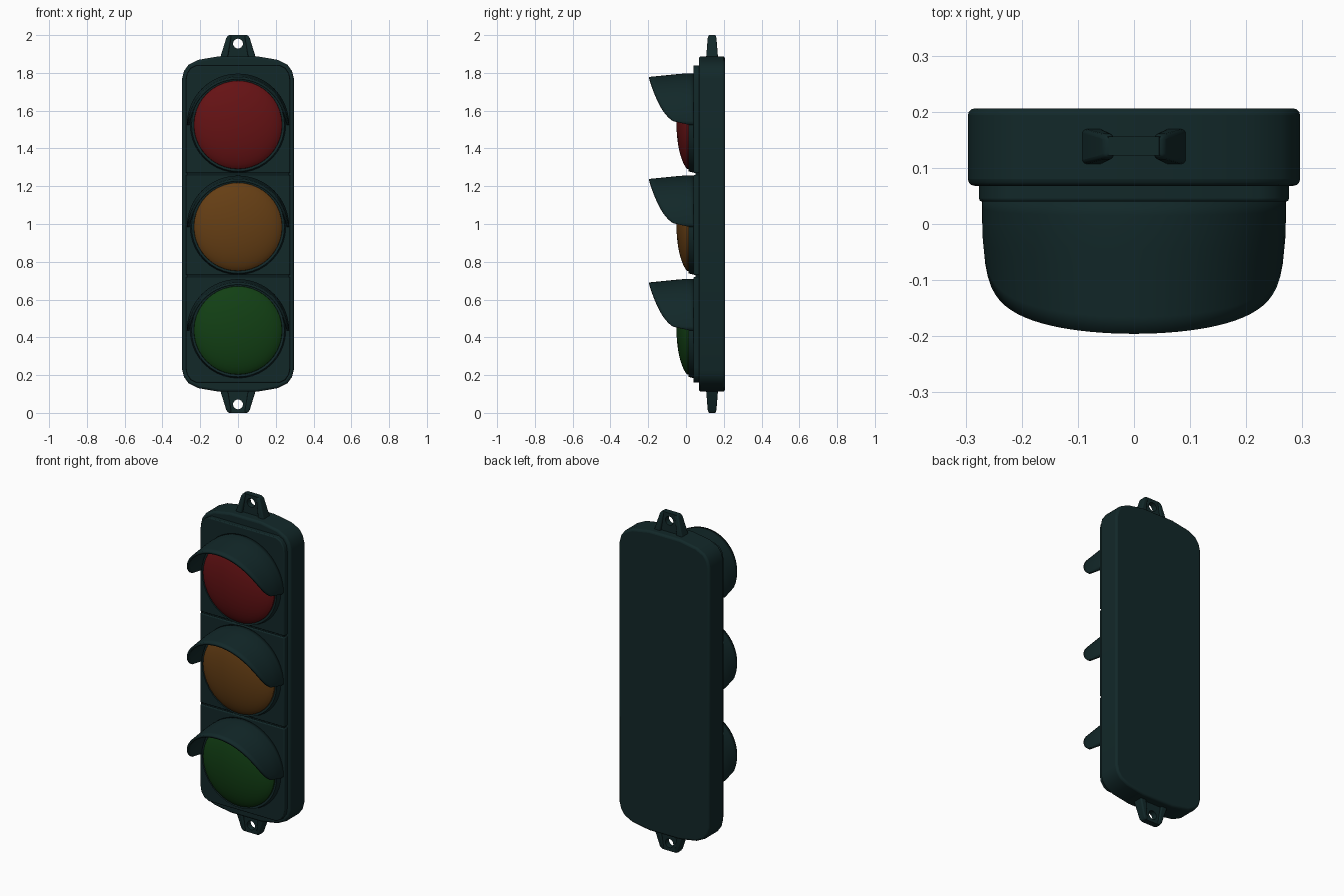
import bpy, bmesh
from math import sin, cos, pi, radians

cube = bpy.data.objects.get("Cube")
if cube:
    bpy.data.objects.remove(cube, do_unlink=True)


def material(name, rgb):
    m = bpy.data.materials.new(name)
    m.use_nodes = True
    m.diffuse_color = (*rgb, 1)
    m.node_tree.nodes["Principled BSDF"].inputs["Base Color"].default_value = (*rgb, 1)
    return m


HOUSING = material("dark green housing", (0.006, 0.021, 0.022))
RED = material("red lens", (0.13, 0.006, 0.007))
AMBER = material("amber lens", (0.13, 0.048, 0.007))
GREEN = material("green lens", (0.006, 0.05, 0.007))


def finish(name, bm, mat, bevel=0.0, solidify=0.0):
    bmesh.ops.recalc_face_normals(bm, faces=bm.faces)
    mesh = bpy.data.meshes.new(name)
    bm.to_mesh(mesh)
    bm.free()
    ob = bpy.data.objects.new(name, mesh)
    bpy.context.collection.objects.link(ob)
    mesh.materials.append(mat)
    if solidify:
        mod = ob.modifiers.new("Thickness", 'SOLIDIFY')
        mod.thickness = solidify
        mod.offset = 0
    if bevel:
        mod = ob.modifiers.new("Bevel", 'BEVEL')
        mod.width = bevel
        mod.segments = 3
        mod.limit_method = 'ANGLE'
        mod.angle_limit = radians(40)
    bpy.ops.object.select_all(action='DESELECT')
    ob.select_set(True)
    bpy.context.view_layer.objects.active = ob
    bpy.ops.object.shade_smooth_by_angle(angle=radians(35))
    return ob


def prism(name, outline, y0, y1, mat, bevel=0.0):
    """Extrude an x-z outline from y0 to y1."""
    bm = bmesh.new()
    rings = [[bm.verts.new((x, y, z)) for x, z in outline] for y in (y0, y1)]
    n = len(outline)
    for i in range(n):
        j = (i + 1) % n
        bm.faces.new((rings[0][i], rings[0][j], rings[1][j], rings[1][i]))
    for ring in rings:
        bm.faces.new(ring)
    return finish(name, bm, mat, bevel)


def lathe(name, profile, zc, mat, steps=40):
    """Spin a (radius, y) profile around a front-to-back axis at height zc."""
    bm = bmesh.new()
    pts = [bm.verts.new((r, y, zc)) for r, y in profile]
    edges = [bm.edges.new(pair) for pair in zip(pts, pts[1:])]
    bmesh.ops.spin(bm, geom=pts + edges, cent=(0, 0, zc), axis=(0, 1, 0),
                   angle=2 * pi, steps=steps)
    bmesh.ops.remove_doubles(bm, verts=bm.verts, dist=0.0005)
    return finish(name, bm, mat)


def cap(corner):
    """Mirror a right-hand corner curve into a full top edge, right to left."""
    return corner + [(-x, z) for x, z in reversed(corner)]


def flip(points):
    return [(x, 2 - z) for x, z in reversed(points)]


# Housing shell
shell_top = cap([(0.296, 1.77), (0.286, 1.81), (0.262, 1.843), (0.21, 1.869), (0.1, 1.888)])
prism("housing", shell_top + flip(shell_top), 0.068, 0.206, HOUSING, 0.012)
prism("panel_backing", cap([(0.268, 1.75), (0.2, 1.82)]) + flip(cap([(0.268, 1.75), (0.2, 1.82)])),
      0.05, 0.08, HOUSING)

# Three front panels, separated by narrow seams
panel_top = cap([(0.276, 1.76), (0.27, 1.795), (0.25, 1.825), (0.22, 1.84)])
prism("panel_top", panel_top + [(-0.276, 1.27), (0.276, 1.27)], 0.04, 0.075, HOUSING, 0.005)
prism("panel_middle", [(0.276, 1.26), (-0.276, 1.26), (-0.276, 0.73), (0.276, 0.73)],
      0.04, 0.075, HOUSING, 0.005)
prism("panel_bottom", [(0.276, 0.72), (-0.276, 0.72)] + flip(panel_top), 0.04, 0.075, HOUSING, 0.005)


def visor(name, zc):
    """Hood whose front edge sweeps back to the panel at both sides."""
    bm = bmesh.new()
    cols, rows = 40, 8
    grid = []
    for i in range(cols + 1):
        t = pi * i / cols
        front = 0.02 - 0.215 * max(sin(t), 0) ** 0.34
        col = []
        for j in range(rows + 1):
            y = 0.045 + (front - 0.045) * j / rows
            r = 0.264 - 0.1 * max(0, -0.02 - y)
            col.append(bm.verts.new((r * cos(t), y, zc + r * sin(t))))
        grid.append(col)
    for a, b in zip(grid, grid[1:]):
        for j in range(rows):
            bm.faces.new((a[j], b[j], b[j + 1], a[j + 1]))
    return finish(name, bm, HOUSING, solidify=0.014)


# Lamps: domed lens, surrounding ring and visor
dome = [(0.236 * sin(a), 0.012 - 0.062 * cos(a) ** 1.3)
        for a in (radians(9 * k) for k in range(10))] + [(0.236, 0.045)]
ring = [(0.232, 0.045), (0.234, 0.014), (0.246, 0.012), (0.254, 0.045)]
for label, zc, mat in (("red", 1.525, RED), ("amber", 0.985, AMBER), ("green", 0.437, GREEN)):
    lathe(label + "_lens", dome, zc, mat)
    lathe(label + "_lens_ring", ring, zc, HOUSING)
    visor(label + "_visor", zc)


def drill(ob, zc):
    """Cut the mounting hole through a tab."""
    bpy.ops.mesh.primitive_cylinder_add(vertices=24, radius=0.026, depth=0.3,
                                        location=(0, 0.14, zc), rotation=(pi / 2, 0, 0))
    cutter = bpy.context.object
    cutter.name = ob.name + "_hole_cutter"
    cutter.hide_render = True
    cutter.hide_set(True)
    mod = ob.modifiers.new("Hole", 'BOOLEAN')
    mod.object = cutter
    mod.operation = 'DIFFERENCE'
    mod.solver = 'EXACT'


def rib(name, side, flipped):
    """Thick tapered side bar of a mounting tab."""
    bm = bmesh.new()
    rings = []
    for x0, x1, z, d in ((0.055, 0.096, 1.875, 0.032), (0.037, 0.062, 1.985, 0.023),
                         (0.034, 0.052, 2.0, 0.018)):
        z = 2 - z if flipped else z
        rings.append([bm.verts.new((side * x, 0.138 + y, z))
                      for x, y in ((x0, -d), (x1, -d), (x1, d), (x0, d))])
    for a, b in zip(rings, rings[1:]):
        for i in range(4):
            j = (i + 1) % 4
            bm.faces.new((a[i], a[j], b[j], b[i]))
    bm.faces.new(rings[0])
    bm.faces.new(rings[-1])
    return finish(name, bm, HOUSING, 0.007)


# Mounting tabs at both ends
plate = cap([(0.085, 1.87), (0.055, 1.985), (0.045, 2.0)])
for label, flipped in (("top", False), ("bottom", True)):
    tab = prism(label + "_tab", flip(plate) if flipped else plate, 0.122, 0.156, HOUSING)
    drill(tab, 0.045 if flipped else 1.955)
    for side, word in ((1, "left"), (-1, "right")):
        rib(f"{label}_tab_{word}_rib", side, flipped)
